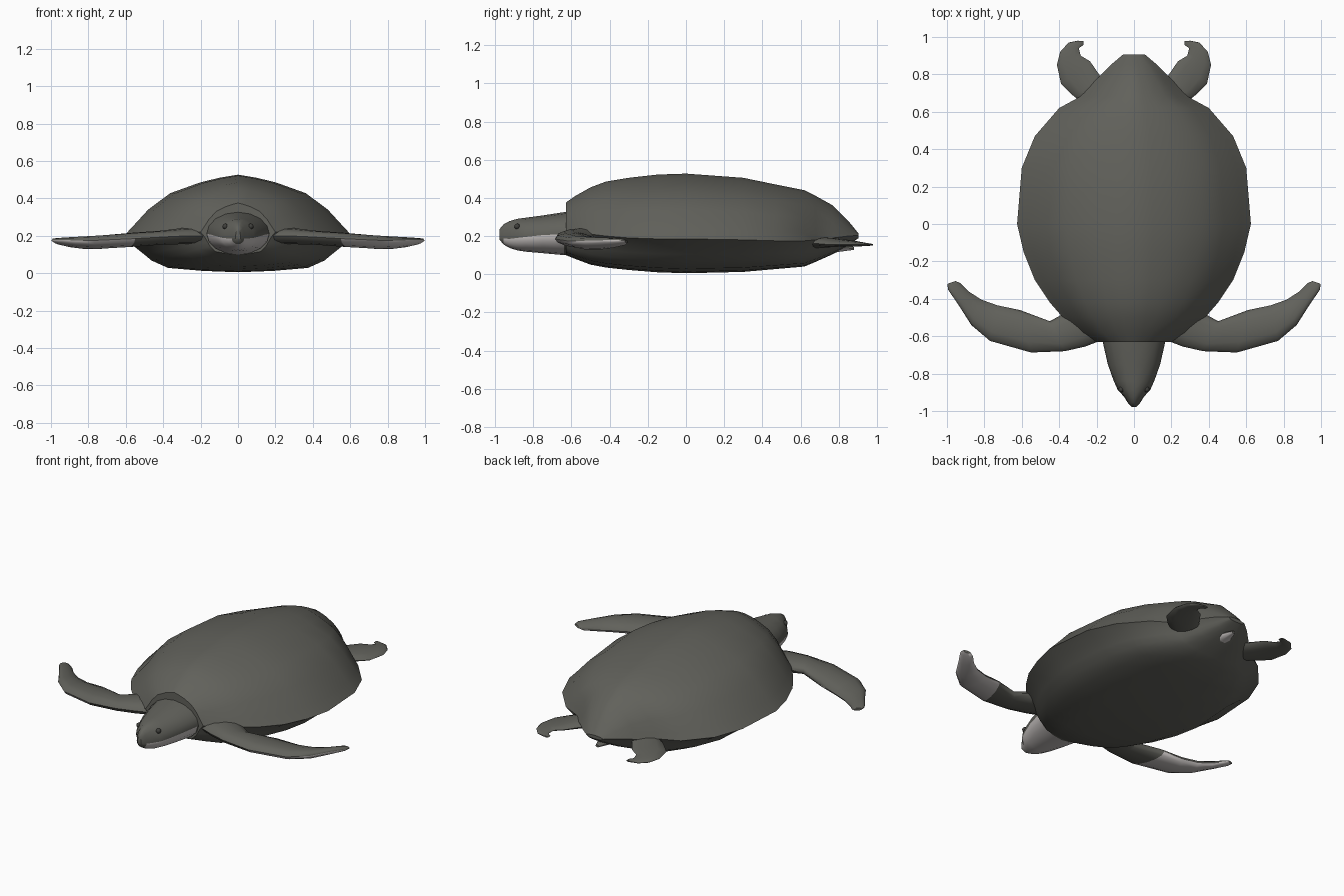
import bpy, bmesh, math
from mathutils import Vector

if "Cube" in bpy.data.objects:
    bpy.data.objects.remove(bpy.data.objects["Cube"], do_unlink=True)


def material(name, colour):
    mat = bpy.data.materials.new(name)
    mat.use_nodes = True
    mat.diffuse_color = (*colour, 1)
    bsdf = next(n for n in mat.node_tree.nodes if n.type == "BSDF_PRINCIPLED")
    bsdf.inputs["Base Color"].default_value = (*colour, 1)
    bsdf.inputs["Roughness"].default_value = 0.7
    return mat


SKIN = material("olive grey skin", (0.12, 0.12, 0.105))
PALE = material("pale underside", (0.55, 0.52, 0.51))
EYE = material("dark eye", (0.05, 0.05, 0.045))


def finish(obj, angle):
    """Shade smooth while keeping hard edges."""
    bpy.ops.object.select_all(action="DESELECT")
    obj.select_set(True)
    bpy.context.view_layer.objects.active = obj
    bpy.ops.object.shade_smooth_by_angle(angle=math.radians(angle))


def loft(name, rings, angle=40, is_pale=None):
    """Skin a row of closed rings, cap both ends and colour faces by a rule."""
    bm = bmesh.new()
    loops = [[bm.verts.new(p) for p in ring] for ring in rings]
    for a, b in zip(loops, loops[1:]):
        for i in range(len(a)):
            j = (i + 1) % len(a)
            bm.faces.new((a[i], a[j], b[j], b[i]))
    bm.faces.new(loops[0])
    bm.faces.new(loops[-1])
    bmesh.ops.recalc_face_normals(bm, faces=bm.faces)
    bm.normal_update()
    if is_pale:
        for face in bm.faces:
            face.material_index = int(is_pale(face.calc_center_median(), face.normal))
    mesh = bpy.data.meshes.new(name)
    bm.to_mesh(mesh)
    bm.free()
    mesh.materials.append(SKIN)
    mesh.materials.append(PALE)
    obj = bpy.data.objects.new(name, mesh)
    bpy.context.collection.objects.link(obj)
    finish(obj, angle)
    return obj


# Shell: one half section, scaled along the body
DOME = [(0, 1), (0.16, 0.95), (0.32, 0.88), (0.58, 0.71), (0.77, 0.45), (0.92, 0.15)]
BELLY = [(1, 0), (0.9, 0.2), (0.81, 0.45), (0.74, 0.65), (0.6, 0.87), (0.3, 0.96), (0, 1)]


def shell_ring(y, width, top, rim, bottom):
    half = [(x * width, y, rim + h * (top - rim)) for x, h in DOME]
    half += [(x * width, y, rim - h * (rim - bottom)) for x, h in BELLY]
    return half + [(-x, yy, z) for x, yy, z in half[-2:0:-1]]


SHELL = [  # y, half width, top, rim, bottom
    (-0.63, 0.2, 0.375, 0.22, 0.1), (-0.58, 0.29, 0.41, 0.215, 0.08),
    (-0.5, 0.38, 0.455, 0.21, 0.05), (-0.42, 0.45, 0.485, 0.2, 0.035),
    (-0.3, 0.53, 0.505, 0.19, 0.022), (-0.15, 0.59, 0.522, 0.185, 0.01),
    (0, 0.625, 0.527, 0.185, 0.005), (0.3, 0.6, 0.505, 0.18, 0.012),
    (0.47, 0.53, 0.47, 0.175, 0.027), (0.62, 0.4, 0.44, 0.175, 0.04),
    (0.68, 0.29, 0.41, 0.18, 0.065), (0.77, 0.205, 0.36, 0.19, 0.105),
    (0.85, 0.125, 0.28, 0.2, 0.15), (0.905, 0.06, 0.212, 0.203, 0.19),
]
loft("shell", [shell_ring(*row) for row in SHELL], 35)


# Head and neck: upper and lower arcs meeting at the mouth line
def head_ring(y, width, top, mouth, bottom):
    ring = []
    for i in range(16):
        a = math.tau * i / 16
        rise = (top - mouth) if i <= 8 else (mouth - bottom)
        ring.append((width * math.cos(a), y, mouth + rise * math.sin(a)))
    return ring


HEAD = [  # y, half width, top, mouth, bottom
    (-0.5, 0.2, 0.34, 0.21, 0.09), (-0.64, 0.165, 0.325, 0.21, 0.1),
    (-0.75, 0.14, 0.308, 0.205, 0.11), (-0.84, 0.108, 0.296, 0.195, 0.118),
    (-0.885, 0.088, 0.29, 0.19, 0.125), (-0.925, 0.052, 0.278, 0.185, 0.138),
    (-0.955, 0.034, 0.262, 0.187, 0.155), (-0.978, 0.013, 0.235, 0.188, 0.182),
]
loft("head_and_neck", [head_ring(*row) for row in HEAD], 45,
     lambda c, n: c.z < 0.195 and n.z < 0.1 and -0.96 < c.y < -0.64)

# Tail stub with a pale underside
TAIL = [(0.6, 0.1, 0.11, 0.045), (0.7, 0.075, 0.125, 0.035),
        (0.8, 0.045, 0.138, 0.022), (0.88, 0.012, 0.135, 0.008)]
loft("tail", [[(w * math.cos(math.tau * i / 10), y, z + h * math.sin(math.tau * i / 10))
               for i in range(10)] for y, w, z, h in TAIL], 45,
     lambda c, n: n.z < -0.3 and c.y > 0.65)


# Flippers: flattened rings between the leading and trailing edges
def flipper_ring(side, lead, trail, lead_z, trail_z, thick):
    a, b = Vector((*lead, lead_z)), Vector((*trail, trail_z))
    ring = []
    for i in range(12):
        t = math.tau * i / 12
        p = (a + b) / 2 + (a - b) / 2 * math.cos(t)
        ring.append((side * p.x, p.y, p.z + thick / 2 * math.sin(t)))
    return ring


FRONT = [
    ((0.17, -0.62), (0.26, -0.4), 0.2, 0.2, 0.09),
    ((0.26, -0.655), (0.36, -0.47), 0.2, 0.195, 0.085),
    ((0.37, -0.68), (0.45, -0.52), 0.195, 0.185, 0.075),
    ((0.55, -0.687), (0.61, -0.46), 0.185, 0.17, 0.075),
    ((0.77, -0.625), (0.73, -0.435), 0.175, 0.155, 0.07),
    ((0.87, -0.54), (0.815, -0.405), 0.175, 0.15, 0.06),
    ((0.94, -0.43), (0.885, -0.36), 0.178, 0.152, 0.045),
    ((0.995, -0.35), (0.93, -0.315), 0.178, 0.16, 0.03),
    ((0.997, -0.32), (0.955, -0.305), 0.175, 0.168, 0.016),
]
REAR = [
    ((0.24, 0.62), (0.1, 0.72), 0.165, 0.17, 0.07),
    ((0.33, 0.69), (0.18, 0.79), 0.16, 0.17, 0.05),
    ((0.39, 0.75), (0.235, 0.87), 0.155, 0.17, 0.035),
    ((0.412, 0.85), (0.285, 0.9), 0.155, 0.165, 0.028),
    ((0.395, 0.92), (0.295, 0.94), 0.155, 0.158, 0.02),
    ((0.35, 0.97), (0.27, 0.957), 0.155, 0.155, 0.012),
    ((0.3, 0.98), (0.27, 0.978), 0.154, 0.154, 0.008),
]
for side, label in ((1, "left"), (-1, "right")):
    loft(label + "_front_flipper", [flipper_ring(side, *row) for row in FRONT], 60,
         lambda c, n: n.z < -0.1 and abs(c.x) > 0.56)
    loft(label + "_rear_flipper", [flipper_ring(side, *row) for row in REAR], 60)

    # Eye set into the side of the head
    bpy.ops.mesh.primitive_uv_sphere_add(segments=12, ring_count=8, radius=0.015,
                                         location=(side * 0.068, -0.885, 0.25))
    eye = bpy.context.object
    eye.name = label + "_eye"
    eye.data.materials.append(EYE)
    finish(eye, 60)
